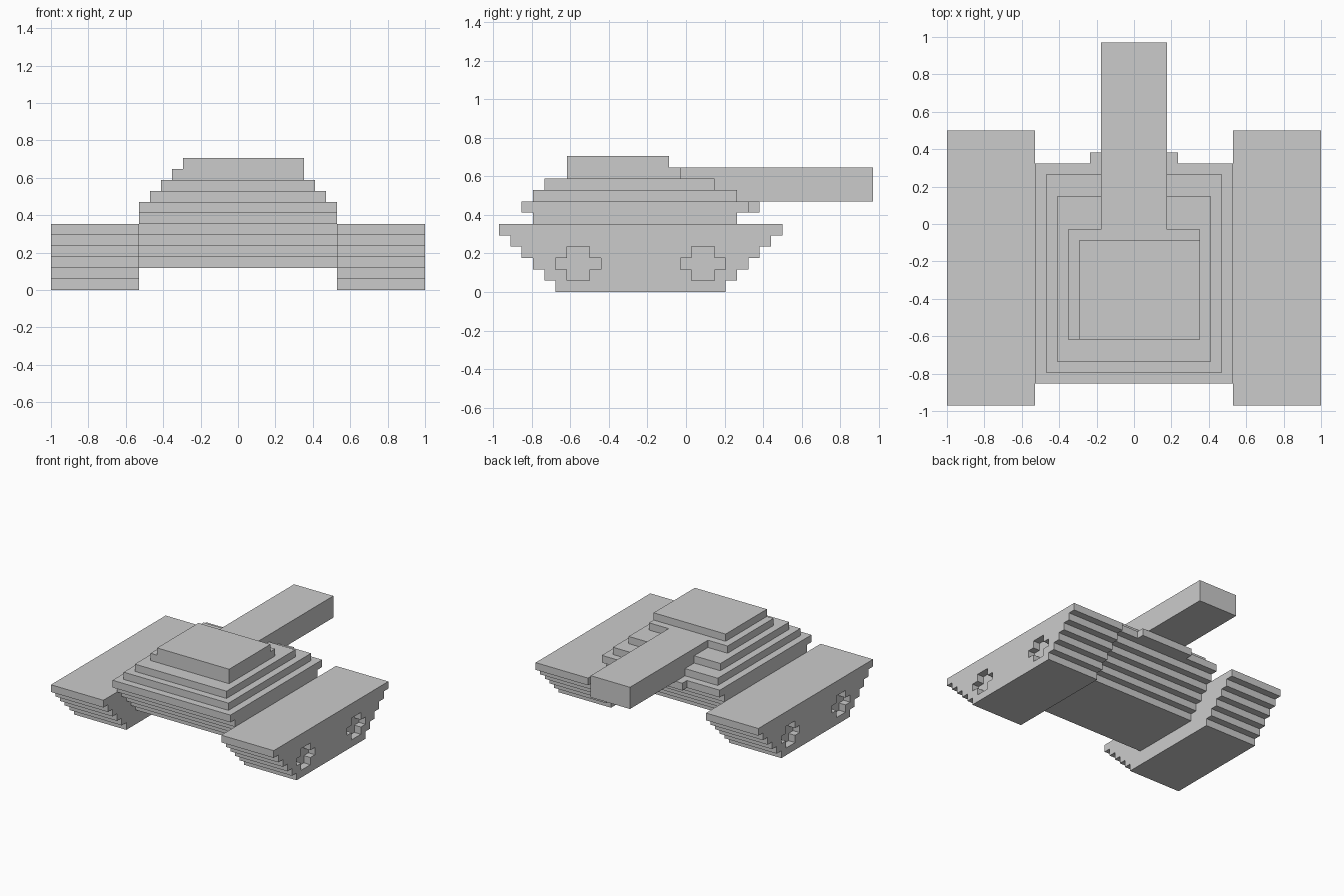
import bpy, bmesh

if "Cube" in bpy.data.objects:
    bpy.data.objects.remove(bpy.data.objects["Cube"])

U = 1 / 17  # one block; all sizes below are in blocks


def prism(name, profile, x0, x1):
    """Extrude a (y, z) profile along x."""
    bm = bmesh.new()
    face = bm.faces.new([bm.verts.new((x0 * U, y * U, z * U)) for y, z in profile])
    ext = bmesh.ops.extrude_face_region(bm, geom=[face])
    verts = [v for v in ext["geom"] if isinstance(v, bmesh.types.BMVert)]
    bmesh.ops.translate(bm, verts=verts, vec=((x1 - x0) * U, 0, 0))
    bmesh.ops.recalc_face_normals(bm, faces=bm.faces)
    mesh = bpy.data.meshes.new(name)
    bm.to_mesh(mesh)
    bm.free()
    obj = bpy.data.objects.new(name, mesh)
    bpy.context.collection.objects.link(obj)
    return obj


def box(name, x0, x1, y0, y1, z0, z1):
    return prism(name, [(y0, z0), (y1, z0), (y1, z1), (y0, z1)], x0, x1)


def stepped(y0, y1, z0, layers):
    """Staircase outline that grows one block at each end per layer."""
    right = [(y1 + i, z0 + i + k) for i in range(layers) for k in (0, 1)]
    left = [(y0 - i, z0 + i + k) for i in range(layers) for k in (0, 1)]
    return right + left[::-1]


# Tracks with cross-shaped wheel recesses, mirrored to the other side
tracks = prism("tracks", stepped(-11.5, 3.5, 0, 6), 9, 17)
for name, y in (("front_wheel_recess", -9.5), ("rear_wheel_recess", 1.5)):
    cross = [(-2, 2), (-1, 2), (-1, 1), (1, 1), (1, 2), (2, 2),
             (2, 3), (1, 3), (1, 4), (-1, 4), (-1, 3), (-2, 3)]
    cutter = prism(name, [(y + a, z) for a, z in cross], 16, 18)
    cutter.hide_render = True
    cutter.hide_set(True)
    cut = tracks.modifiers.new(name, "BOOLEAN")
    cut.operation = "DIFFERENCE"
    cut.solver = "EXACT"
    cut.object = cutter
tracks.modifiers.new("mirror", "MIRROR")

# Hull between the tracks, with a small lip under the barrel
prism("hull", stepped(-9.5, 0.5, 2, 6), -9, 9)
box("hull_lip", -4, 4, 5.5, 6.5, 7, 8)

# Turret tiers
box("turret_base", -8, 8, -13.5, 4.5, 8, 9)
box("turret_middle", -7, 7, -12.5, 2.5, 9, 10)
box("turret_upper", -6, 6, -10.5, -0.5, 10, 11)
box("turret_hatch", -5, 6, -10.5, -1.5, 11, 12)

# Gun barrel
box("barrel", -3, 3, -0.5, 16.5, 8, 11)
